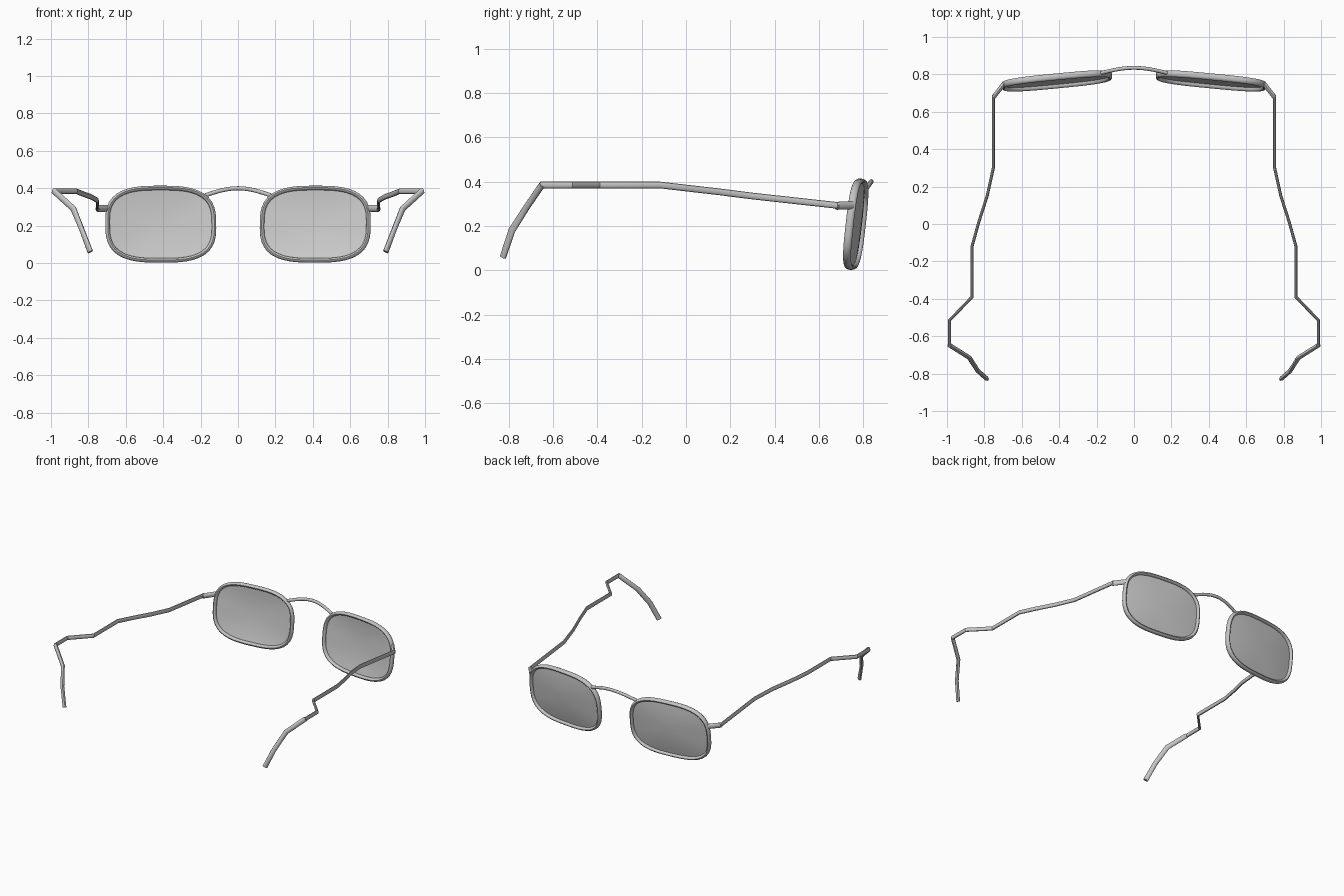
import bpy
import bmesh
import math
from mathutils import Vector, Matrix

cube = bpy.data.objects.get("Cube")
if cube:
    bpy.data.objects.remove(cube, do_unlink=True)


def material(name, grey, alpha=1.0):
    mat = bpy.data.materials.new(name)
    mat.use_nodes = True
    mat.diffuse_color = (grey, grey, grey, alpha)
    shader = mat.node_tree.nodes["Principled BSDF"]
    shader.inputs["Base Color"].default_value = (grey, grey, grey, 1)
    shader.inputs["Alpha"].default_value = alpha
    return mat


METAL = material("grey metal", 0.55)
GLASS = material("clear grey glass", 0.6, 0.85)


def finish(name, bm, mat):
    bmesh.ops.recalc_face_normals(bm, faces=bm.faces[:])
    mesh = bpy.data.meshes.new(name)
    bm.to_mesh(mesh)
    bm.free()
    mesh.materials.append(mat)
    obj = bpy.data.objects.new(name, mesh)
    bpy.context.collection.objects.link(obj)
    bpy.ops.object.select_all(action="DESELECT")
    obj.select_set(True)
    bpy.context.view_layer.objects.active = obj
    bpy.ops.object.shade_smooth_by_angle(angle=math.radians(35))
    return obj


def sweep(name, path, width, height, up=(0, 0, 1), closed=False, sides=12):
    """Oval tube along a path, with mitred bends."""
    path = [Vector(p) for p in path]
    n = len(path)
    bm = bmesh.new()
    rings = []
    for i, p in enumerate(path):
        if closed:
            d_in, d_out = p - path[i - 1], path[(i + 1) % n] - p
        else:
            d_in = p - path[i - 1] if i else path[1] - p
            d_out = path[i + 1] - p if i < n - 1 else d_in
        d_in, d_out = d_in.normalized(), d_out.normalized()
        mitre = (d_in + d_out).normalized()
        side = d_in.cross(Vector(up)).normalized()
        top = side.cross(d_in)
        ring = []
        for k in range(sides):
            a = math.tau * k / sides
            o = side * width * math.cos(a) + top * height * math.sin(a)
            o -= d_in * (o.dot(mitre) / d_in.dot(mitre))
            ring.append(bm.verts.new(p + o))
        rings.append(ring)
    for i in range(n if closed else n - 1):
        a, b = rings[i], rings[(i + 1) % n]
        for k in range(sides):
            j = (k + 1) % sides
            bm.faces.new((a[k], a[j], b[j], b[k]))
    if not closed:
        bm.faces.new(rings[0])
        bm.faces.new(rings[-1])
    return finish(name, bm, METAL)


def outline(scale=1.0, bulge=0.0, count=56):
    """Rounded rectangle in the lens plane."""
    pts = []
    for i in range(count):
        a = math.tau * i / count
        c, s = math.cos(a), math.sin(a)
        r = scale * (abs(c) ** 3 + abs(s) ** 3) ** (-1 / 3)
        pts.append(Vector((0.286 * r * c, bulge, 0.195 * r * s)))
    return pts


def lens(name, matrix):
    """Shallow dome bulging away from the wearer."""
    depth = 0.018
    bm = bmesh.new()
    centre = bm.verts.new((0, depth, 0))
    previous = None
    for s in (0.2, 0.4, 0.6, 0.8, 1.0):
        ring = [bm.verts.new(p) for p in outline(s, depth * (1 - s * s))]
        for k in range(len(ring)):
            j = (k + 1) % len(ring)
            if previous:
                bm.faces.new((previous[k], previous[j], ring[j], ring[k]))
            else:
                bm.faces.new((centre, ring[j], ring[k]))
        previous = ring
    obj = finish(name, bm, GLASS)
    obj.matrix_world = matrix


ARM = [(0.752, 0.69, 0.292), (0.752, 0.30, 0.335), (0.785, 0.15, 0.354),
       (0.83, 0.01, 0.37), (0.866, -0.12, 0.385), (0.866, -0.39, 0.385),
       (0.986, -0.515, 0.385), (0.986, -0.655, 0.385)]
EAR_TIP = [(0.986, -0.648, 0.387), (0.88, -0.715, 0.29),
           (0.835, -0.785, 0.18), (0.79, -0.825, 0.06)]
HINGE = [(0.695, 0.75, 0.293), (0.752, 0.677, 0.291)]

for label, sign in (("left", 1), ("right", -1)):
    def mirrored(points):
        return [(sign * x, y, z) for x, y, z in points]

    # Lens and rim, tilted back and wrapped outward
    placement = (Matrix.Translation((sign * 0.413, 0.765, 0.208))
                 @ Matrix.Rotation(math.radians(-5.5 * sign), 4, "Z")
                 @ Matrix.Rotation(math.radians(-6.5), 4, "X"))
    rim = sweep(label + "_rim", outline(), 0.012, 0.018,
                up=(0, 1, 0), closed=True)
    rim.matrix_world = placement
    lens(label + "_lens", placement)

    # Hinge, side arm and drooping ear tip
    sweep(label + "_hinge", mirrored(HINGE), 0.012, 0.018)
    sweep(label + "_arm", mirrored(ARM), 0.008, 0.015)
    sweep(label + "_ear_tip", mirrored(EAR_TIP), 0.012, 0.017)

# Arched nose bridge
bridge = []
for i in range(17):
    t = i / 8 - 1
    arch = math.cos(t * math.pi / 2)
    bridge.append((0.175 * t, 0.808 + 0.027 * arch, 0.362 + 0.038 * arch))
sweep("nose_bridge", bridge, 0.010, 0.011)
